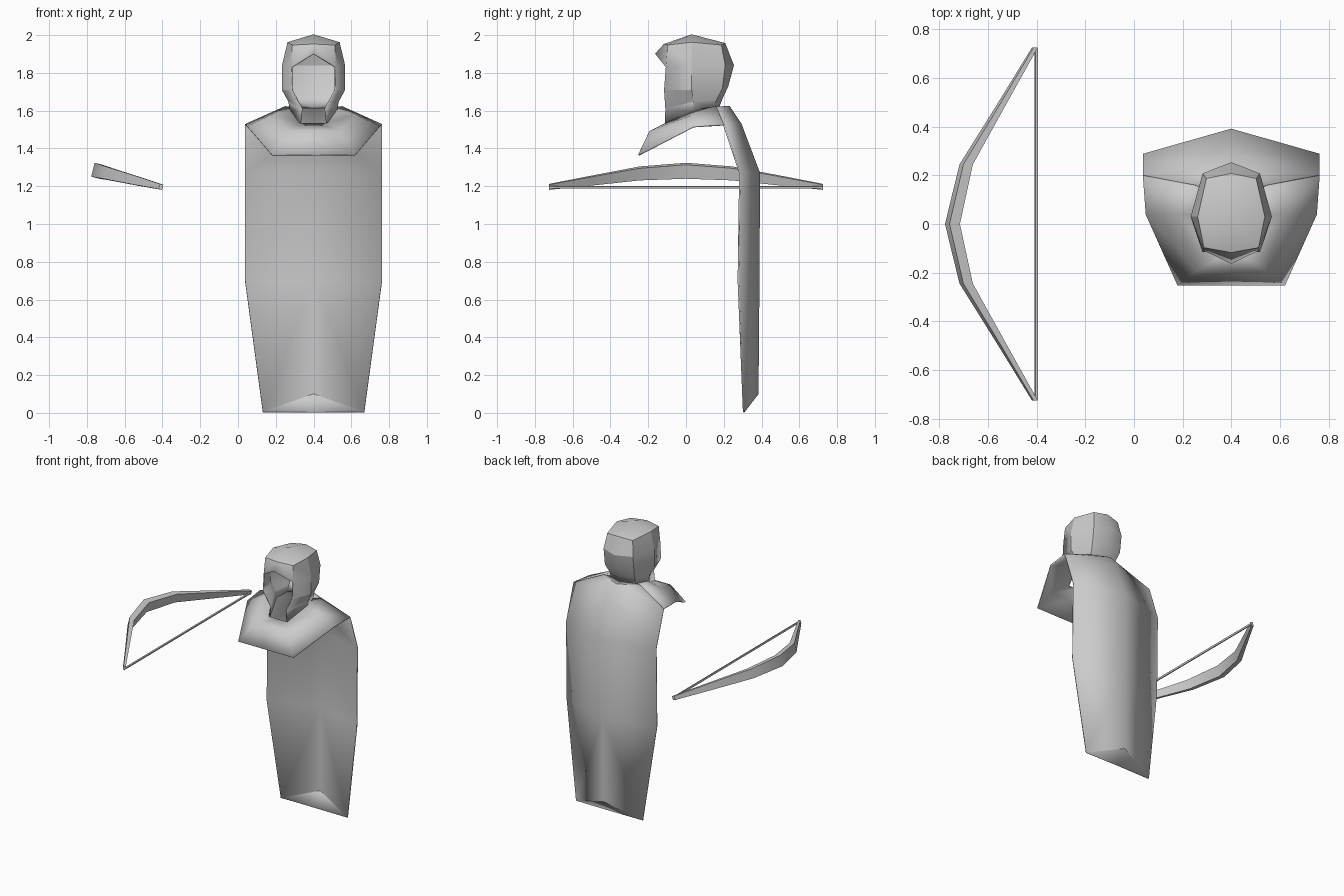
import bpy, bmesh
from mathutils import Vector

if "Cube" in bpy.data.objects:
    bpy.data.objects.remove(bpy.data.objects["Cube"])


def finish(bm, name, angle=0.7):
    bmesh.ops.remove_doubles(bm, verts=bm.verts, dist=0.0005)
    bmesh.ops.recalc_face_normals(bm, faces=bm.faces)
    me = bpy.data.meshes.new(name)
    bm.to_mesh(me)
    bm.free()
    ob = bpy.data.objects.new(name, me)
    bpy.context.collection.objects.link(ob)
    bpy.ops.object.select_all(action='DESELECT')
    ob.select_set(True)
    bpy.context.view_layer.objects.active = ob
    bpy.ops.object.shade_smooth_by_angle(angle=angle)
    return ob


def cloth(name, rows, angle=0.7):
    """Half a cloth sheet lofted through rows, mirrored about x = 0.4."""
    bm = bmesh.new()
    grid = [[bm.verts.new(p) if p else None for p in r] for r in rows]
    for a, b in zip(grid, grid[1:]):
        for i in range(len(a) - 1):
            quad = (a[i], a[i + 1], b[i + 1], b[i])
            if all(quad):
                bm.faces.new(quad)
    ob = finish(bm, name, angle)
    ob.location.x = 0.4
    m = ob.modifiers.new("mirror", 'MIRROR')
    m.merge_threshold = 0.001
    s = ob.modifiers.new("thickness", 'SOLIDIFY')
    s.thickness, s.offset = 0.008, 0
    return ob


# Hood: columns run front, front side, side, back side, back
crown = (0, .03, 2.0)
cloth("hood", [
    [crown] * 5,
    [(0, -.115, 1.95), (.11, -.095, 1.945), (.135, .03, 1.96), (.10, .185, 1.945), (0, .205, 1.955)],
    [(0, -.16, 1.90), (.115, -.105, 1.83), (.163, .03, 1.84), (.115, .205, 1.84), (0, .25, 1.84)],
    [None, (.115, -.115, 1.71), (.163, .03, 1.71), (.115, .19, 1.72), (0, .22, 1.73)],
    [None, (.062, -.108, 1.61), (.13, .04, 1.65), (.10, .16, 1.66), (0, .19, 1.665)],
    [None, (.07, -.11, 1.53), (.12, .04, 1.60), (.10, .14, 1.615), (0, .17, 1.615)],
], 0.45)

# Shoulder mantle: columns run front centre, front corner, side, back
cloth("shoulder_mantle", [
    [(0, -.11, 1.53), (.07, -.11, 1.53), (.12, .04, 1.60), (.10, .14, 1.615)],
    [(0, -.19, 1.49), (.14, -.19, 1.49), (.22, .04, 1.575), (.15, .16, 1.62)],
    [(0, -.25, 1.365), (.22, -.25, 1.365), (.35, .04, 1.515), (.362, .20, 1.525)],
])

# Cape: columns run centre, side edge; last row folds the bottom triangle
cloth("cape", [
    [(0, .17, 1.615), (.10, .14, 1.615)],
    [(0, .23, 1.62), (.15, .16, 1.62)],
    [(0, .29, 1.53), (.362, .20, 1.525)],
    [(0, .388, 1.27), (.362, .285, 1.27)],
    [(0, .385, .70), (.362, .277, .70)],
    [(0, .38, .10), (.268, .305, .004)],
    [(0, .305, .004), (.268, .305, .004)],
])

# Bow limbs: (y, reach from string, half thickness, half height) in a tilted plane
out, up = Vector((-.97, 0, .245)), Vector((.245, 0, .97))
base = Vector((-.402, 0, 1.195))
half = [(.245, .297, .020, .033), (.50, .142, .013, .024), (.725, .006, .009, .014)]
stations = [(-y, *r) for y, *r in reversed(half)] + [(0, .355, .022, .038)] + half


def tube(name, stations):
    bm = bmesh.new()
    rings = []
    for y, u, t, h in stations:
        c = base + out * u + Vector((0, y, 0))
        rings.append([bm.verts.new(c + out * t * a + up * h * b)
                      for a, b in ((1, 1), (1, -1), (-1, -1), (-1, 1))])
    for r, s in zip(rings, rings[1:]):
        for i in range(4):
            j = (i + 1) % 4
            bm.faces.new((r[i], r[j], s[j], s[i]))
    bm.faces.new(rings[0])
    bm.faces.new(rings[-1])
    return finish(bm, name)


tube("bow", stations)

# Bowstring
tube("bowstring", [(-.722, 0, .005, .006), (.722, 0, .005, .006)])
